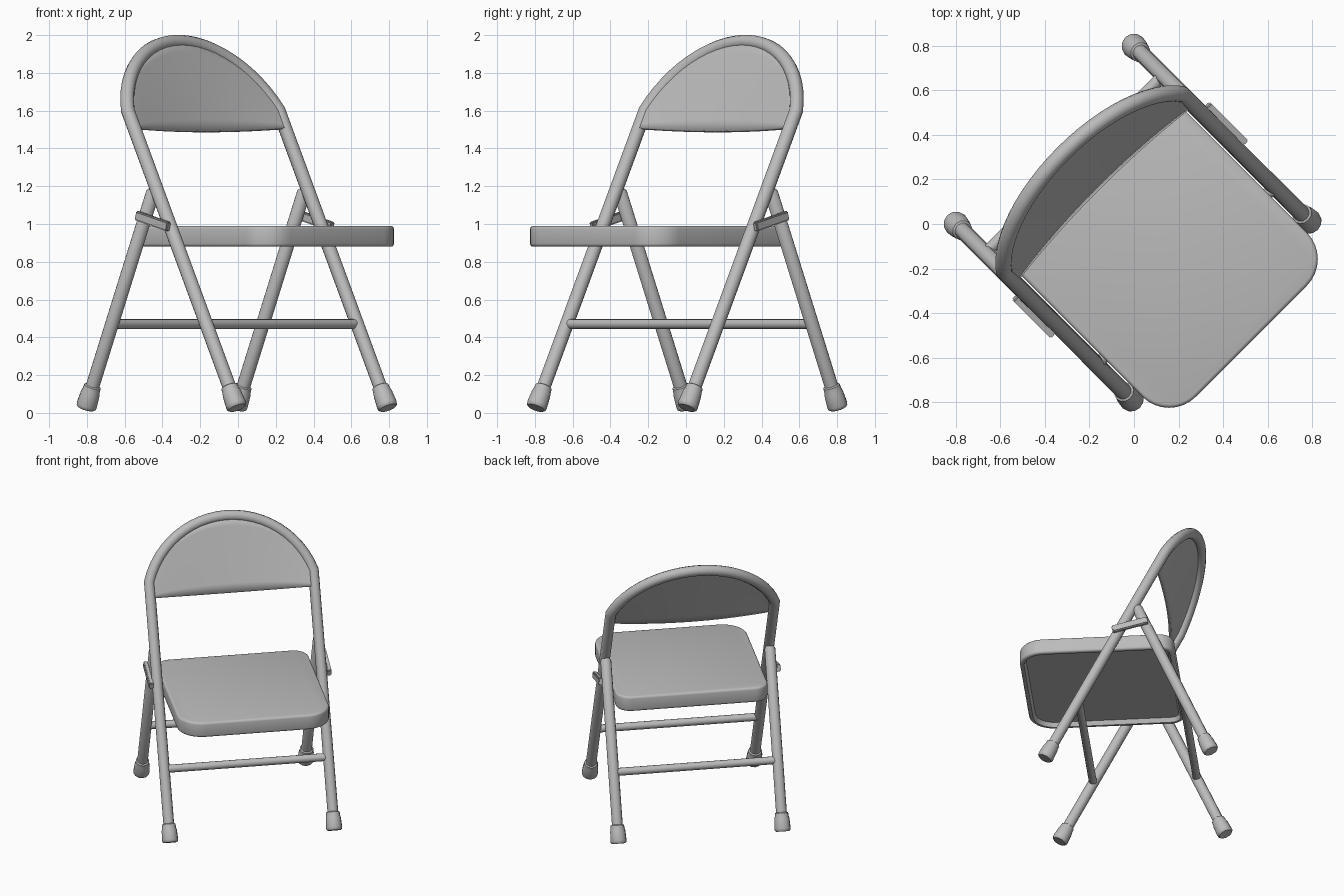
import bpy, bmesh
from math import sin, cos, pi, sqrt, radians, asin
from mathutils import Matrix, Vector

cube = bpy.data.objects.get("Cube")
if cube:
    bpy.data.objects.remove(cube, do_unlink=True)

TURN = Matrix.Rotation(radians(45), 4, 'Z')   # the chair stands turned on its base
HALF = 0.565                                  # half spacing of the side tubes
TUBE = 0.037
BEND = Vector((0, 0.26, 1.6))                 # where the back arch begins
LEAN = Vector((0, 0.52, 1)).normalized()      # direction up the front frame
FORWARD = Vector((0, -LEAN.z, LEAN.y))        # normal of the backrest plane
RISE = 0.411
ARC = (HALF ** 2 + RISE ** 2) / (2 * RISE)    # radius of the back arch

steel = bpy.data.materials.new("grey painted steel")
steel.use_nodes = True
GREY = (0.5, 0.5, 0.5, 1)
steel.diffuse_color = GREY
steel.node_tree.nodes["Principled BSDF"].inputs["Base Color"].default_value = GREY


def finish(obj):
    obj.data.transform(TURN)
    obj.data.materials.clear()
    obj.data.materials.append(steel)
    bpy.ops.object.select_all(action='DESELECT')
    obj.select_set(True)
    bpy.context.view_layer.objects.active = obj
    bpy.ops.object.shade_smooth_by_angle(angle=radians(35))
    return obj


def from_bmesh(name, bm):
    bmesh.ops.recalc_face_normals(bm, faces=bm.faces)
    mesh = bpy.data.meshes.new(name)
    bm.to_mesh(mesh)
    bm.free()
    obj = bpy.data.objects.new(name, mesh)
    bpy.context.collection.objects.link(obj)
    return obj


def pipe(name, points, radii):
    """Round tube along a path, with a radius at each point."""
    curve = bpy.data.curves.new(name, 'CURVE')
    curve.dimensions = '3D'
    curve.bevel_depth = 1
    curve.bevel_resolution = 4
    curve.use_fill_caps = True
    spline = curve.splines.new('POLY')
    spline.points.add(len(points) - 1)
    for p, co, r in zip(spline.points, points, radii):
        p.co = (*co, 1)
        p.radius = r
    obj = bpy.data.objects.new(name, curve)
    bpy.context.collection.objects.link(obj)
    bpy.ops.object.select_all(action='DESELECT')
    obj.select_set(True)
    bpy.context.view_layer.objects.active = obj
    bpy.ops.object.convert(target='MESH')
    return finish(bpy.context.view_layer.objects.active)


def front_at(z, x=0):
    return Vector((x, BEND.y + 0.52 * (z - BEND.z), z))


def back_at(z, x=0):
    return Vector((x, 0.555 - 0.44 * (z - 0.07), z))


def arch_height(x):
    return sqrt(ARC ** 2 - x ** 2) - (ARC - RISE)


# Front legs and back arch in one bent tube
sweep = asin(HALF / ARC)
path = [front_at(0.06, HALF)]
for i in range(25):
    x = ARC * sin(sweep * (1 - i / 12))
    path.append(BEND + Vector((x, 0, 0)) + LEAN * arch_height(x))
path.append(front_at(0.06, -HALF))
pipe("front_frame", path, [TUBE] * len(path))

# Back legs, rubber feet and hinge links on both sides
FOOT = ((0, 0.047), (0.008, 0.054), (0.02, 0.056), (0.085, 0.052),
        (0.1, 0.048), (0.125, 0.046), (0.13, 0.037))
for side, x in (("left", HALF), ("right", -HALF)):
    pipe(side + "_back_leg", [back_at(0.06, x), back_at(1.165, x), back_at(1.18, x)],
         [TUBE, TUBE, TUBE * 0.7])
    for end, at in (("front", front_at), ("back", back_at)):
        base = at(0.026, x)
        axis = (at(1, x) - base).normalized()
        pipe(f"{side}_{end}_foot", [base + axis * d for d, r in FOOT], [r for d, r in FOOT])

    a, b = Vector((0, 0.145, 1.045)), Vector((0, -0.095, 0.985))
    along = (b - a).normalized()
    bm = bmesh.new()
    bmesh.ops.create_cube(bm, size=1)
    bmesh.ops.scale(bm, vec=(0.03, (b - a).length, 0.05), verts=bm.verts)
    bmesh.ops.bevel(bm, geom=bm.edges[:], offset=0.006, segments=2, affect='EDGES')
    turn = Vector((0, -1, 0)).rotation_difference(along).to_matrix().to_4x4()
    middle = (a + b) / 2 + Vector((x * 1.085, 0, 0))
    bmesh.ops.transform(bm, matrix=Matrix.Translation(middle) @ turn, verts=bm.verts)
    finish(from_bmesh(side + "_hinge_link", bm))

# Stretchers between the legs
for end, at in (("front", front_at), ("back", back_at)):
    pipe(end + "_stretcher", [at(0.47, HALF), at(0.47, -HALF)], [0.027, 0.027])

# Backrest panel, filling the arch and bowed gently backwards
bm = bmesh.new()
COLS, ROWS, EDGE, LOW = 28, 8, 0.54, -0.113
grid = []
for i in range(COLS + 1):
    x = EDGE * sin(pi / 2 * (2 * i / COLS - 1))
    top = arch_height(x) - 0.005
    column = []
    for j in range(ROWS + 1):
        t = j / ROWS
        bow = 0.012 - 0.035 * (1 - (x / EDGE) ** 2) * (1 - t)
        pos = BEND + Vector((x, 0, 0)) + LEAN * (LOW + (top - LOW) * t) + FORWARD * bow
        column.append(bm.verts.new(pos))
    grid.append(column)
for c, d in zip(grid, grid[1:]):
    for j in range(ROWS):
        bm.faces.new((c[j], d[j], d[j + 1], c[j + 1]))
panel = finish(from_bmesh("backrest_panel", bm))
solid = panel.modifiers.new("thickness", 'SOLIDIFY')
solid.thickness = 0.02
solid.offset = 0

# Seat pan: rounded outline, soft rim, shallow hollow underneath
WIDE, FRONT, BACK, LOW_Z, TOP_Z = 0.522, -0.745, 0.31, 0.88, 0.99
corners = ((1, BACK, 0.1, 0), (-1, BACK, 0.1, 90), (-1, FRONT, 0.17, 180), (1, FRONT, 0.17, 270))
bm = bmesh.new()
ring = []
for sx, y, r, start in corners:
    cy = y - r if y > 0 else y + r
    for k in range(9):
        ang = radians(start + 90 * k / 8)
        ring.append(bm.verts.new((sx * (WIDE - r) + r * cos(ang), cy + r * sin(ang), LOW_Z)))
bottom = bm.faces.new(ring)
grown = bmesh.ops.extrude_face_region(bm, geom=[bottom], use_keep_orig=True)
lifted = [g for g in grown["geom"] if isinstance(g, bmesh.types.BMVert)]
bmesh.ops.translate(bm, vec=(0, 0, TOP_Z - LOW_Z), verts=lifted)
bmesh.ops.recalc_face_normals(bm, faces=bm.faces)
rim = [e for e in bm.edges if abs(e.verts[0].co.z - e.verts[1].co.z) < 0.001]
bmesh.ops.bevel(bm, geom=rim, offset=0.016, segments=3, profile=0.5, affect='EDGES')
under = min(bm.faces, key=lambda f: f.calc_center_median().z)
bmesh.ops.inset_region(bm, faces=[under], thickness=0.012)
bmesh.ops.inset_region(bm, faces=[under], thickness=0.015, depth=-0.03)
finish(from_bmesh("seat", bm))
